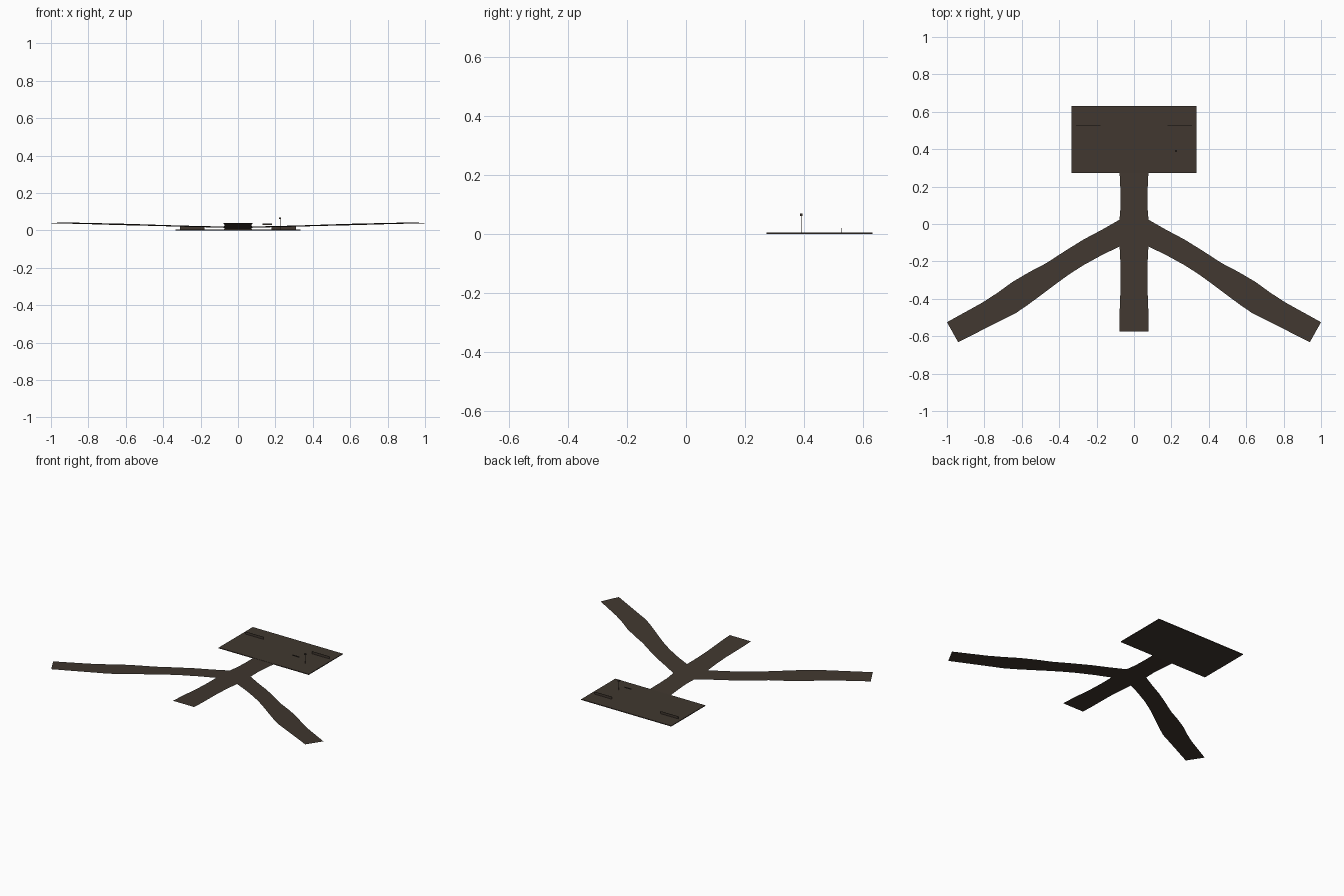
import bpy, bmesh

if "Cube" in bpy.data.objects:
    bpy.data.objects.remove(bpy.data.objects["Cube"])

def material(name, rgb):
    m = bpy.data.materials.new(name)
    m.diffuse_color = (*rgb, 1)
    m.use_nodes = True
    m.node_tree.nodes["Principled BSDF"].inputs["Base Color"].default_value = m.diffuse_color
    return m

BROWN = material("dark_brown", (0.052, 0.039, 0.029))

def finish(name, bm):
    me = bpy.data.meshes.new(name)
    bm.to_mesh(me)
    bm.free()
    ob = bpy.data.objects.new(name, me)
    bpy.context.collection.objects.link(ob)
    me.materials.append(BROWN)
    return ob

def box(name, lo, hi):
    bm = bmesh.new()
    bmesh.ops.create_cube(bm, size=1)
    for v in bm.verts:
        v.co = [(a + b) / 2 + c * (b - a) for a, b, c in zip(lo, hi, v.co)]
    return finish(name, bm)

def height(y):
    # all paths lie on one sheet rising gently towards the front
    return 0.004 + 0.0435 * (0.27 - y)

def ribbon(name, left, right):
    # flat strip between two edge lines
    bm = bmesh.new()
    rows = [[bm.verts.new((x, y, height(y))) for x, y in pair] for pair in zip(left, right)]
    for a, b in zip(rows, rows[1:]):
        bm.faces.new((a[0], b[0], b[1], a[1]))
    bmesh.ops.recalc_face_normals(bm, faces=bm.faces)
    if bm.faces[:][0].normal.z < 0:
        bmesh.ops.reverse_faces(bm, faces=bm.faces[:])
    return finish(name, bm)

# rectangular platform at the back
box("platform", (-0.333, 0.272, 0), (0.333, 0.632, 0.005))

# straight centre path with gently wavy sides
centre = [(0.077, 0.272), (0.073, 0.19), (0.071, 0.10), (0.078, 0.02), (0.077, -0.12),
          (0.072, -0.22), (0.071, -0.32), (0.075, -0.42), (0.078, -0.50), (0.078, -0.575)]
ribbon("centre_path", [(-w, y) for w, y in centre], centre)

# two side paths, mirrored
upper = [(0.076, 0.024), (0.17, -0.03), (0.27, -0.083), (0.37, -0.145), (0.47, -0.21),
         (0.56, -0.257), (0.65, -0.31), (0.73, -0.368), (0.81, -0.42), (1.0, -0.525)]
lower = [(0.076, -0.12), (0.17, -0.165), (0.27, -0.22), (0.345, -0.268), (0.42, -0.322),
         (0.49, -0.375), (0.567, -0.432), (0.63, -0.475), (0.70, -0.51), (0.94, -0.632)]
for side, s in (("left", -1), ("right", 1)):
    ribbon(side + "_path", [(s * x, y) for x, y in upper], [(s * x, y) for x, y in lower])
    # low rail standing on the platform
    xs = sorted((s * 0.18, s * 0.31))
    box(side + "_rail", (xs[0], 0.524, 0.005), (xs[1], 0.526, 0.021))

# lamp post with a small head
box("post", (0.2235, 0.3885, 0.005), (0.2265, 0.3915, 0.064))
box("post_head", (0.220, 0.385, 0.061), (0.230, 0.395, 0.070))

# small thin panel beside the post
box("small_panel", (0.132, 0.389, 0.030), (0.182, 0.391, 0.037))
